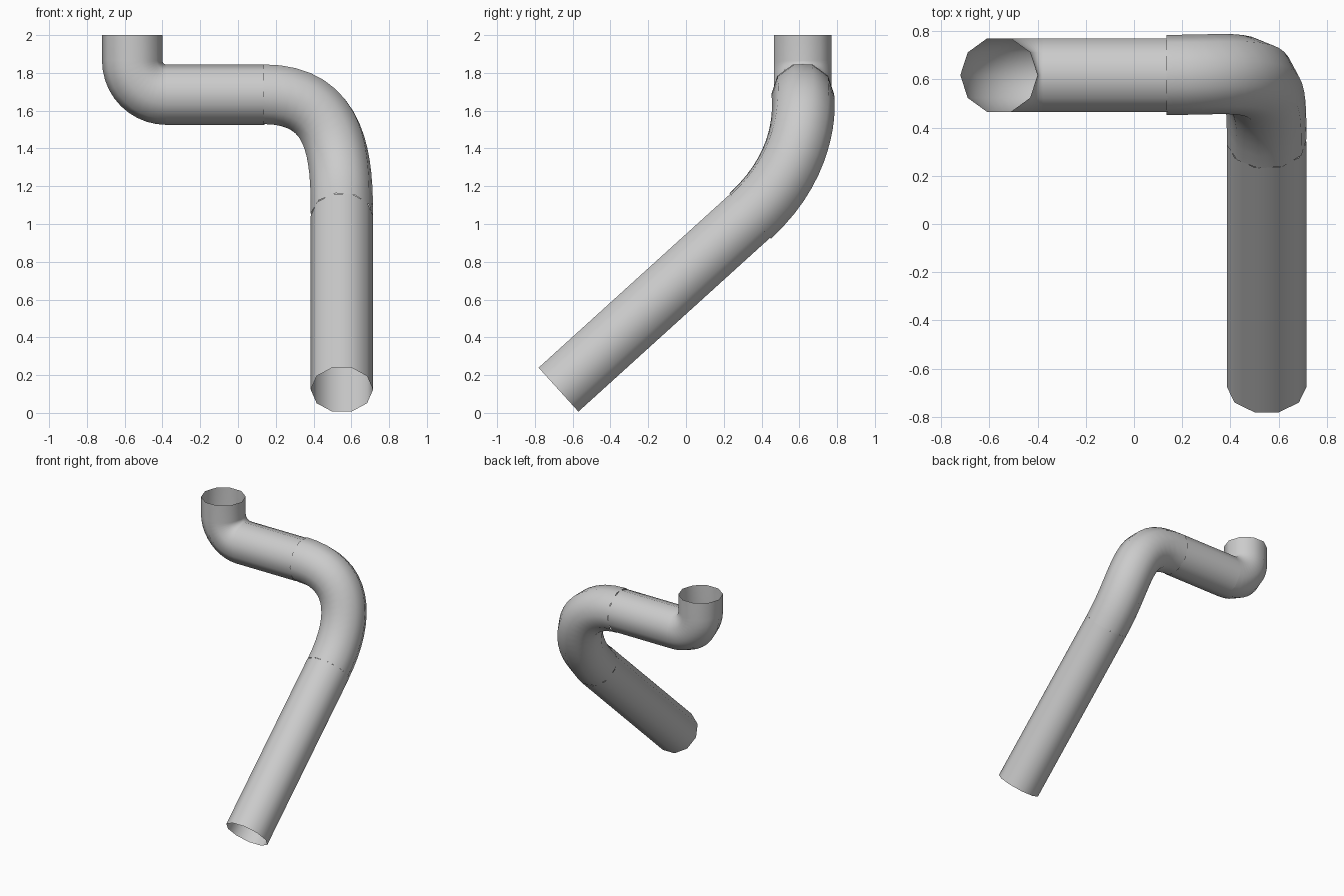
import bpy
import math
from mathutils import Vector

if "Cube" in bpy.data.objects:
    bpy.data.objects.remove(bpy.data.objects["Cube"])

SIDES = 10


def tube(name, path, tangents, start_side, radius):
    """Sweep an open decagonal tube along a path; start_side points at one corner."""
    side, prev = Vector(start_side).normalized(), tangents[0].normalized()
    verts, faces = [], []
    for i, (p, t) in enumerate(zip(path, tangents)):
        t = t.normalized()
        side = prev.rotation_difference(t) @ side
        side = (side - t * side.dot(t)).normalized()
        other, prev = t.cross(side), t
        for k in range(SIDES):
            a = 2 * math.pi * k / SIDES
            verts.append(p + radius * (side * math.cos(a) + other * math.sin(a)))
            if i:
                n = (k + 1) % SIDES
                lo, hi = (i - 1) * SIDES, i * SIDES
                faces.append((lo + k, lo + n, hi + n, hi + k))
    mesh = bpy.data.meshes.new(name)
    mesh.from_pydata(verts, [], faces)
    mesh.shade_smooth()
    obj = bpy.data.objects.new(name, mesh)
    bpy.context.collection.objects.link(obj)
    return obj


def straight(name, a, b, side, radius):
    return tube(name, [a, b], [b - a, b - a], side, radius)


# Top elbow: short vertical collar, then a tight quarter turn towards +x
Y, Z, X0, R = 0.617, 1.685, -0.56, 0.18
path, tans = [Vector((X0, Y, 2.0))], [Vector((0, 0, -1))]
for i in range(11):
    a = math.pi / 2 * i / 10
    path.append(Vector((X0 + R - R * math.cos(a), Y, Z + R - R * math.sin(a))))
    tans.append(Vector((math.sin(a), 0, -math.cos(a))))
tube("top_elbow", path, tans, (1, 0, 0), 0.16)

# Horizontal run
straight("horizontal_pipe", Vector((X0 + R, Y, Z)), Vector((0.14, Y, Z)), (0, 0, 1), 0.16)

# Wide compound bend, turning down and then towards the front
top, low, end = (Vector((0.55, 0.34, 1.043)), Vector((0.55, 0.34, 1.043)),
                 Vector((0.55, -0.675, 0.123)))
d = (end - low).normalized()
p0 = Vector((0.135, 0.618, Z + 0.002))
p1, p2, p3 = p0 + Vector((0.4, 0, 0)), top - d * 0.45, top
path, tans = [], []
for i in range(17):
    t = i / 16
    s = 1 - t
    path.append(s**3 * p0 + 3 * s * s * t * p1 + 3 * s * t * t * p2 + t**3 * p3)
    tans.append(s * s * (p1 - p0) + 2 * s * t * (p2 - p1) + t * t * (p3 - p2))
tube("wide_bend", path, tans, (0, 1, 0), 0.166)

# Sloping lower pipe in three sections
stops = [0.0, 0.251, 0.502, 1.0]
for i in range(3):
    straight(f"lower_pipe_{i + 1}", low.lerp(end, stops[i]), low.lerp(end, stops[i + 1]),
             (1, 0, 0), 0.165)
